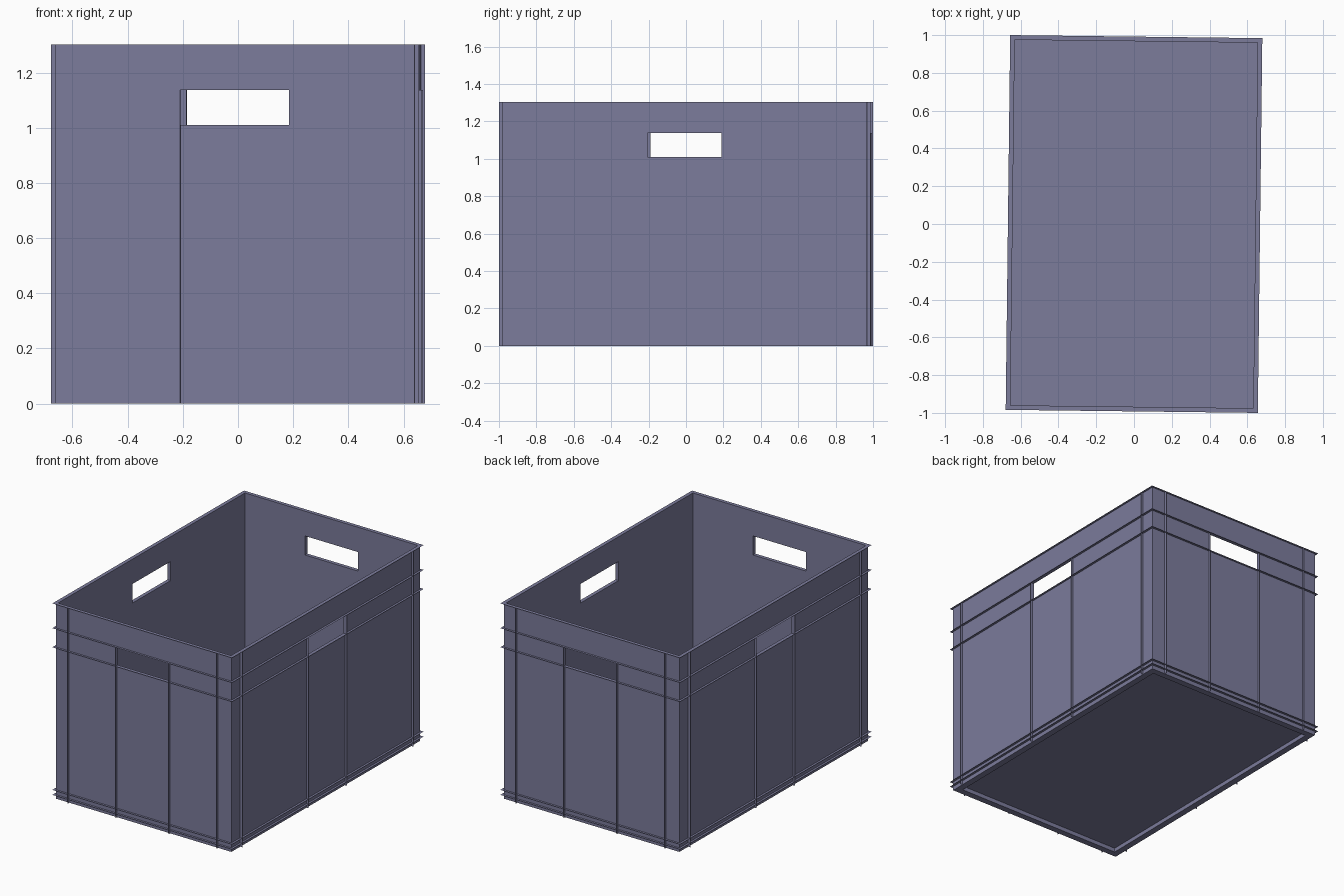
import bpy, bmesh
from mathutils import Matrix, Vector

if "Cube" in bpy.data.objects:
    bpy.data.objects.remove(bpy.data.objects["Cube"])

ROT = Matrix.Rotation(-0.012, 4, 'Z')    # crate stands slightly turned
HX, HY, H = 0.6675, 0.992, 1.302         # rim half sizes and height
RIB = 0.0155                             # rib depth; ribs are thin sheets
WX, WY = HX - RIB, HY - RIB              # wall outer half sizes
IX, IY = HX - 0.0245, HY - 0.0245        # wall inner half sizes
GRIP_LOW, GRIP_HIGH, GRIP_HALF = 1.01, 1.137, 0.1975
BASE_LOW, BASE_HIGH = 0.027, 0.06        # underside and top of the floor

plastic = bpy.data.materials.new("slate_plastic")
plastic.diffuse_color = (0.2, 0.2, 0.33, 1)
plastic.use_nodes = True
plastic.node_tree.nodes["Principled BSDF"].inputs["Base Color"].default_value = plastic.diffuse_color


def finish(name, bm):
    bmesh.ops.recalc_face_normals(bm, faces=bm.faces)
    bm.transform(ROT)
    me = bpy.data.meshes.new(name)
    bm.to_mesh(me)
    bm.free()
    me.materials.append(plastic)
    ob = bpy.data.objects.new(name, me)
    bpy.context.collection.objects.link(ob)
    return ob


def box(name, lo, hi):
    lo, hi = Vector(lo), Vector(hi)
    bm = bmesh.new()
    bmesh.ops.create_cube(bm, size=1)
    bmesh.ops.scale(bm, vec=hi - lo, verts=bm.verts)
    bmesh.ops.translate(bm, vec=(lo + hi) / 2, verts=bm.verts)
    return finish(name, bm)


def band(name, z):
    """Thin flat sheet running round the outside of the walls."""
    bm = bmesh.new()
    corners = ((-1, -1), (1, -1), (1, 1), (-1, 1))
    a, b = [[bm.verts.new((sx * x, sy * y, z)) for sx, sy in corners]
            for x, y in ((HX, HY), (WX, WY))]
    for j in range(4):
        k = (j + 1) % 4
        bm.faces.new((a[j], a[k], b[k], b[j]))
    return finish(name, bm)


# Tub: solid block with cavity, recessed base and four hand grips cut out
tub = box("crate_tub", (-WX, -WY, 0), (WX, WY, H))
RX, RY = WX - 0.042, WY - 0.042
cutters = [
    box("cavity_cutter", (-IX, -IY, BASE_HIGH), (IX, IY, H + 0.2)),
    box("base_cutter", (-RX, -RY, -0.1), (RX, RY, BASE_LOW)),
    box("end_grip_cutter", (-GRIP_HALF, -2, GRIP_LOW), (GRIP_HALF, 2, GRIP_HIGH)),
    box("side_grip_cutter", (-2, -GRIP_HALF, GRIP_LOW), (2, GRIP_HALF, GRIP_HIGH)),
]
bpy.context.view_layer.objects.active = tub
for c in cutters:
    c.hide_render = True
    mod = tub.modifiers.new(c.name, 'BOOLEAN')
    mod.operation, mod.solver, mod.object = 'DIFFERENCE', 'EXACT', c
    bpy.ops.object.modifier_apply(modifier=mod.name)
    bpy.data.objects.remove(c)

# Horizontal bands: rim, above and below the grips, two near the base
for name, z in (("top_rim", H), ("upper_grip_band", GRIP_HIGH), ("lower_grip_band", GRIP_LOW),
                ("upper_base_band", BASE_HIGH), ("lower_base_band", BASE_LOW)):
    band(name, z)

# Vertical ribs: near the corners full height, beside the grips up to the band
for name, corner, w, h, end in (("end_wall_ribs", 0.553, WY, HY, True),
                                ("side_wall_ribs", 0.885, WX, HX, False)):
    bm = bmesh.new()
    for pos, top in ((corner, H), (GRIP_HALF, GRIP_HIGH)):
        for p in (-pos, pos):
            for s in (-1, 1):
                pts = ((s * w, 0), (s * h, 0), (s * h, top), (s * w, top))
                bm.faces.new([bm.verts.new((p, q, z) if end else (q, p, z)) for q, z in pts])
    finish(name, bm)
